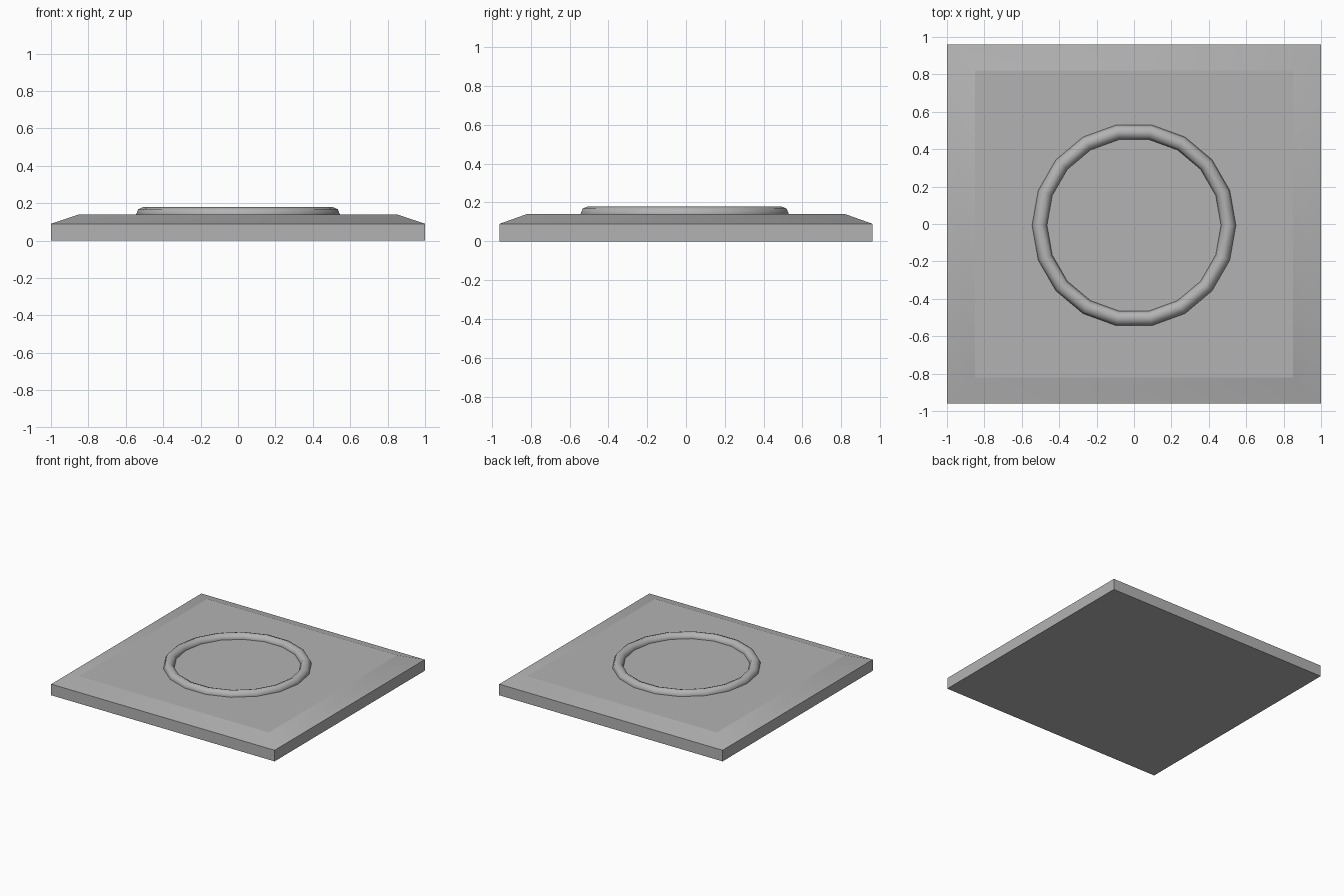
import bpy, bmesh
from math import cos, sin, pi, radians

if "Cube" in bpy.data.objects:
    bpy.data.objects.remove(bpy.data.objects["Cube"])

grey = bpy.data.materials.new("dark_grey")
grey.diffuse_color = (0.45, 0.45, 0.45, 1)
grey.use_nodes = True
grey.node_tree.nodes["Principled BSDF"].inputs["Base Color"].default_value = grey.diffuse_color


def make_object(name, bm, sharp_angle):
    bmesh.ops.recalc_face_normals(bm, faces=bm.faces)
    for f in bm.faces:
        f.smooth = True
    for e in bm.edges:
        if e.calc_face_angle(0) > radians(sharp_angle):
            e.smooth = False
    mesh = bpy.data.meshes.new(name)
    bm.to_mesh(mesh)
    bm.free()
    mesh.materials.append(grey)
    obj = bpy.data.objects.new(name, mesh)
    bpy.context.collection.objects.link(obj)
    return obj


def bridge_loops(bm, a, b):
    for i in range(len(a)):
        j = (i + 1) % len(a)
        bm.faces.new((a[i], a[j], b[j], b[i]))


# Square slab with a shallow sloped border
bm = bmesh.new()
levels = [(1.0, 0.96, 0.0), (1.0, 0.96, 0.09), (0.85, 0.82, 0.14)]
loops = [[bm.verts.new((sx * x, sy * y, z))
          for sx, sy in ((-1, -1), (1, -1), (1, 1), (-1, 1))]
         for x, y, z in levels]
for lower, upper in zip(loops, loops[1:]):
    bridge_loops(bm, lower, upper)
bm.faces.new(loops[0])
top = bm.faces.new(loops[-1])
# the flat top reads as a crisp panel; the sloped border blends at its corners
for e in top.edges:
    e.smooth = False
make_object("base_plate", bm, 30)

# Raised ring: eight-sided tube swept in 18 steps, half sunk in the slab
bm = bmesh.new()
STEPS, SIDES = 18, 8
rings = []
for k in range(STEPS):
    a = 2 * pi * k / STEPS
    ring = []
    for s in range(SIDES):
        b = 2 * pi * s / SIDES
        r = 0.505 + 0.04 * cos(b)
        ring.append(bm.verts.new((r * cos(a), r * sin(a) - 0.007,
                                  0.14 + 0.04 * sin(b))))
    rings.append(ring)
for k in range(STEPS):
    bridge_loops(bm, rings[k], rings[(k + 1) % STEPS])
make_object("raised_ring", bm, 80)
